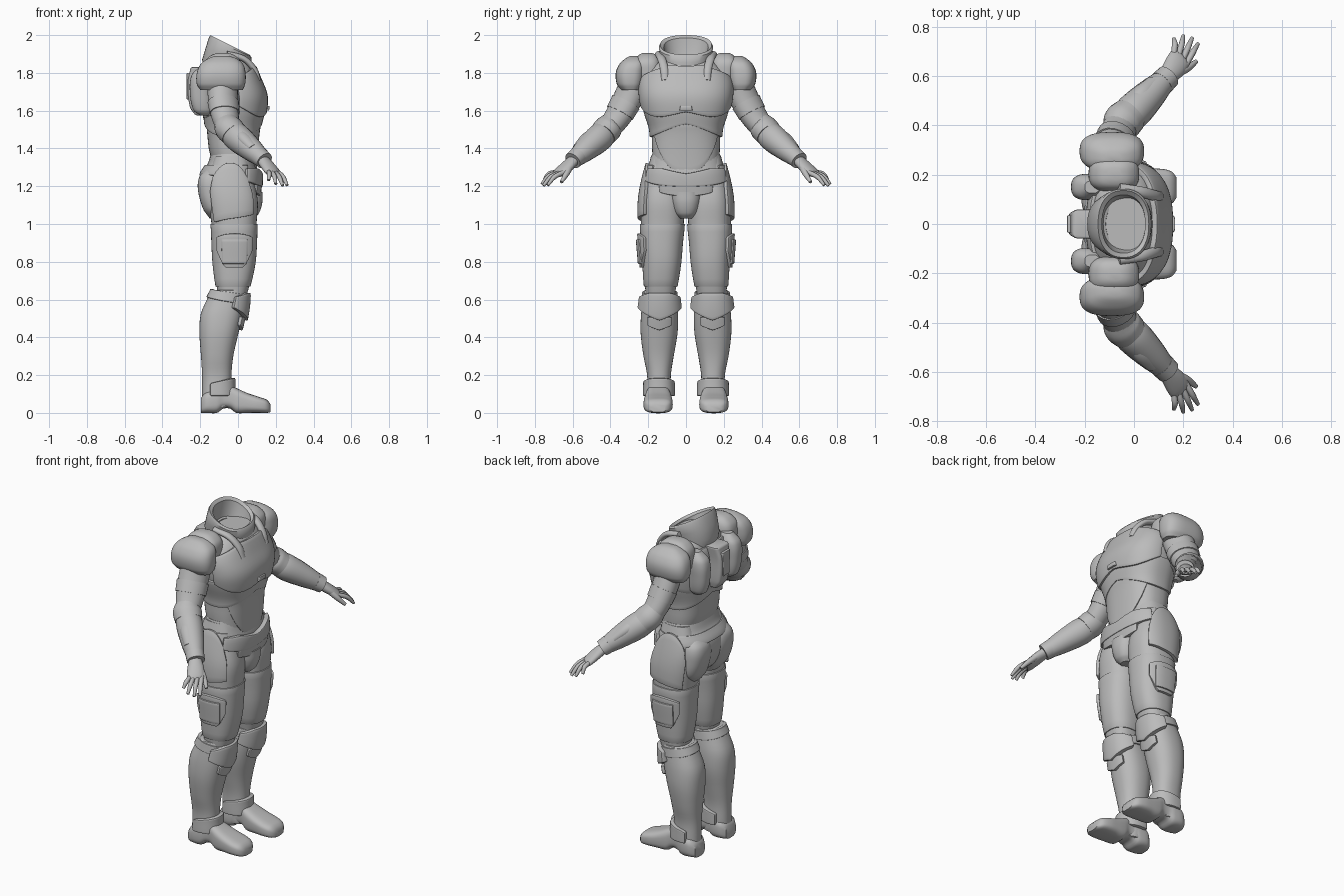
import bpy, bmesh, math
from mathutils import Vector as V

if "Cube" in bpy.data.objects:
    bpy.data.objects.remove(bpy.data.objects["Cube"])

grey = bpy.data.materials.new("armor_grey")
grey.diffuse_color = (0.5, 0.5, 0.5, 1)
grey.use_nodes = True
grey.node_tree.nodes["Principled BSDF"].inputs["Base Color"].default_value = grey.diffuse_color
N = 40


def finish(name, bm, mirror=False, thick=0, bevel=0):
    me = bpy.data.meshes.new(name)
    bm.to_mesh(me)
    bm.free()
    ob = bpy.data.objects.new(name, me)
    bpy.context.collection.objects.link(ob)
    if thick:
        m = ob.modifiers.new("thick", 'SOLIDIFY')
        m.thickness, m.offset = thick, -1
    if bevel:
        m = ob.modifiers.new("bevel", 'BEVEL')
        m.width, m.segments, m.limit_method, m.angle_limit = bevel, 2, 'ANGLE', math.radians(50)
    if mirror:
        m = ob.modifiers.new("mirror", 'MIRROR')
        m.use_axis = (False, True, False)
        m.use_mirror_merge = False
    dg = bpy.context.evaluated_depsgraph_get()
    ob.data = bpy.data.meshes.new_from_object(ob.evaluated_get(dg))
    ob.modifiers.clear()
    ob.data.name = name
    ob.data.materials.clear()
    ob.data.materials.append(grey)
    ob.data.polygons.foreach_set("use_smooth", [True] * len(ob.data.polygons))
    ob.data.set_sharp_from_angle(angle=math.radians(38))
    return ob


def interp(rows, t):
    """Smooth interpolation of rows keyed by their first value."""
    k = 0
    while k < len(rows) - 2 and t > rows[k + 1][0]:
        k += 1
    a, b = rows[k], rows[k + 1]
    p, q = rows[max(k - 1, 0)], rows[min(k + 2, len(rows) - 1)]
    h = b[0] - a[0]
    u = min(max((t - a[0]) / h, 0), 1)
    out = []
    for i in range(1, len(a)):
        ma = (b[i] - p[i]) / (b[0] - p[0]) * h
        mb = (q[i] - a[i]) / (q[0] - a[0]) * h
        out.append((2*u**3 - 3*u*u + 1) * a[i] + (u**3 - 2*u*u + u) * ma
                   + (3*u*u - 2*u**3) * b[i] + (u**3 - u*u) * mb)
    return out


def oval(a, p):
    c, s = math.cos(a), math.sin(a)
    return math.copysign(abs(c) ** (2 / p), c), math.copysign(abs(s) ** (2 / p), s)


def surf(rows, t, a, p, axis='z'):
    """Point on a body with cross-sections (t, lo1, hi1, lo2, hi2)."""
    x0, x1, y0, y1 = interp(rows, t)
    c, s = oval(a, p)
    u, w = (x0 + x1) / 2 + c * (x1 - x0) / 2, (y0 + y1) / 2 + s * (y1 - y0) / 2
    return V((u, w, t)) if axis == 'z' else V((t, u, w))


def skin(name, rings, mirror=False, bevel=0):
    bm = bmesh.new()
    vs = [[bm.verts.new(p) for p in r] for r in rings]
    n = len(vs[0])
    for r, q in zip(vs, vs[1:]):
        for i in range(n):
            bm.faces.new((r[i], r[(i + 1) % n], q[(i + 1) % n], q[i]))
    bm.faces.new(vs[0][::-1])
    bm.faces.new(vs[-1])
    bmesh.ops.recalc_face_normals(bm, faces=bm.faces)
    return finish(name, bm, mirror, 0, bevel)


def body(name, rows, p=2.3, mirror=False, axis='z', steps=24, bevel=0):
    a, b = rows[0][0], rows[-1][0]
    rings = [[surf(rows, a + (b - a) * k / steps, math.tau * i / N, p, axis) for i in range(N)]
             for k in range(steps + 1)]
    return skin(name, rings, mirror, bevel)


def sym(rows):
    return [(z, x0, x1, -h, h) for z, x0, x1, h in rows]


def shell(name, rows, a0, a1, lo, hi, d, p=2.3, mirror=False, m=8):
    """Armor plate lying over a body; lo/hi give heights by position f in -1..1."""
    bm = bmesh.new()
    n = max(12, int((a1 - a0) / 6))
    grid = []
    for i in range(n + 1):
        f = 2 * i / n - 1
        a = math.radians(a0 + (a1 - a0) * i / n)
        col = []
        for k in range(m + 1):
            z = lo(f) + (hi(f) - lo(f)) * k / m
            e = 0.01
            da = surf(rows, z, a + e, p) - surf(rows, z, a - e, p)
            dz = surf(rows, z + e, a, p) - surf(rows, z - e, a, p)
            nrm = da.cross(dz).normalized()
            col.append(bm.verts.new(surf(rows, z, a, p) + nrm * d))
        grid.append(col)
    for i in range(n):
        for k in range(m):
            bm.faces.new((grid[i][k], grid[i+1][k], grid[i+1][k+1], grid[i][k+1]))
    bmesh.ops.remove_doubles(bm, verts=bm.verts, dist=1e-4)
    return finish(name, bm, mirror, d + 0.012, min(0.006, d * 0.4))


def limb(name, pts, steps=16, n=20, side=V((1, -1, 0)), mirror=True):
    """Tube through (x, y, z, half width, half depth) points."""
    rows = [(float(i), *p) for i, p in enumerate(pts)]
    at = lambda t: interp(rows, t)
    end, rings = len(pts) - 1, []
    for k in range(steps + 1):
        t = end * k / steps
        c = at(t)
        d = (V(at(min(t + .05, end))[:3]) - V(at(max(t - .05, 0))[:3])).normalized()
        w = d.cross(side).normalized()
        u = w.cross(d)
        rings.append([V(c[:3]) + u * c[3] * math.cos(math.tau*i/n) + w * c[4] * math.sin(math.tau*i/n)
                      for i in range(n)])
    return skin(name, rings, mirror)


# Torso and its plates
TORSO = sym([(1.14, -.16, .08, .15), (1.22, -.165, .09, .18), (1.32, -.14, .095, .175),
             (1.40, -.155, .10, .18), (1.5, -.165, .11, .185), (1.6, -.175, .132, .215),
             (1.68, -.18, .135, .23), (1.76, -.18, .105, .225), (1.83, -.165, .075, .18), (1.88, -.14, .045, .12)])
body("torso", TORSO, 2.5, steps=36)
shell("abdomen_panel", TORSO, -62, 62, lambda f: 1.27 + .2 * f * f, lambda f: 1.54, .007, 2.5)
shell("rib_band", TORSO, -180, 180, lambda f: 1.53 - .07 * abs(math.sin(f * math.pi)), lambda f: 1.63, .011, 2.5)
shell("chest_plate", TORSO, -84, 84, lambda f: 1.595 - .03 * math.sin(abs(f) * math.pi) + .03 * f * f,
      lambda f: 1.83 - .09 * max(0, abs(f) - .3), .022, 2.5, m=14)
shell("back_plate", TORSO, 105, 255, lambda f: 1.6 - .04 * (1 - f * f), lambda f: 1.82 - .03 * f * f, .014, 2.5)
body("chest_clip", sym([(1.60, .13, .165, .035), (1.625, .13, .167, .03)]), 6, steps=2, bevel=.004)

# Backpack with rounded side fins
body("backpack", sym([(1.575, -.225, -.14, .035), (1.62, -.255, -.14, .045), (1.75, -.266, -.14, .05),
                      (1.83, -.25, -.14, .06)]), 6, bevel=.008)
body("backpack_vent", sym([(1.66, -.272, -.24, .028), (1.8, -.272, -.24, .036)]), 8, steps=4, bevel=.004)
body("back_fin", [(1.575, -.20, -.15, .13, .16), (1.60, -.235, -.14, .11, .185), (1.70, -.255, -.14, .10, .20),
                  (1.79, -.245, -.13, .10, .20), (1.835, -.20, -.14, .125, .175)], 2.5, True)


# Open slanted collar with a hollow neck
def tilt(back, front, half, n=N):
    (xb, zb), (xf, zf) = back, front
    out = []
    for i in range(n):
        c, s = oval(math.tau * i / n, 2.3)
        out.append(V(((xb + xf) / 2 + c * (xf - xb) / 2, s * half, (zb + zf) / 2 + c * (zf - zb) / 2)))
    return out


skin("collar", [tilt((-.18, 1.82), (.06, 1.77), .12), tilt((-.19, 1.87), (.07, 1.815), .125),
                tilt((-.172, 1.93), (.073, 1.855), .138), tilt((-.155, 1.985), (.07, 1.885), .143),
                tilt((-.146, 2.0), (.06, 1.897), .136), tilt((-.13, 1.985), (.045, 1.887), .118),
                tilt((-.13, 1.93), (.045, 1.85), .108), tilt((-.125, 1.89), (.04, 1.83), .098),
                tilt((-.115, 1.885), (.03, 1.825), .082), tilt((-.10, 1.80), (.02, 1.78), .068)])
limb("collar_strap", [(-.06, .145, 1.90, .02, .016), (.03, .13, 1.875, .022, .016),
                      (.085, .115, 1.82, .022, .016), (.11, .11, 1.76, .02, .012)], side=V((0, 1, 0)))

# Shoulder pads
body("shoulder_inner_pad", [(1.75, -.18, .015, .13, .25), (1.80, -.185, .02, .13, .27), (1.86, -.175, .015, .135, .275),
                            (1.895, -.14, -.02, .155, .25), (1.905, -.11, -.05, .18, .23)], 2.8, True)
body("shoulder_pad", [(1.71, -.20, .025, .24, .345), (1.74, -.218, .038, .225, .366), (1.80, -.218, .04, .215, .372),
                      (1.85, -.195, .025, .215, .35), (1.88, -.15, -.015, .235, .315), (1.89, -.12, -.05, .25, .295)],
     2.7, True)

# Arms
limb("upper_arm", [(-.08, .25, 1.79, .085, .08), (-.08, .305, 1.67, .085, .072), (-.068, .36, 1.57, .078, .066),
                   (-.045, .42, 1.49, .062, .058)])
limb("arm_band", [(-.078, .318, 1.645, .09, .074), (-.07, .35, 1.588, .086, .071)], 4)
limb("elbow_guard", [(-.07, .375, 1.555, .055, .055), (-.05, .41, 1.51, .079, .072), (-.02, .44, 1.475, .076, .07)], 8)
limb("forearm", [(-.045, .42, 1.495, .064, .064), (0, .46, 1.455, .074, .074), (.07, .53, 1.395, .063, .062),
                 (.13, .59, 1.343, .045, .045)])
limb("forearm_plate", [(-.01, .475, 1.485, .03, .03), (.035, .52, 1.45, .045, .035), (.085, .57, 1.40, .036, .026)], 8)
limb("wrist_cuff", [(.112, .572, 1.36, .052, .05), (.14, .60, 1.335, .05, .046)], 4)

# Hands
limb("palm", [(.125, .588, 1.345, .033, .028), (.16, .63, 1.305, .046, .027), (.185, .668, 1.272, .048, .022),
              (.197, .68, 1.26, .04, .013)], 10)
TIPS = [(.162, .752, 1.232), (.2, .764, 1.212), (.236, .755, 1.203), (.26, .732, 1.205)]
for i, tip in enumerate(TIPS):
    k = V((.185, .665, 1.275)) + V((.7, -.7, 0)) * (.022 * i - .033)
    mid = (k + V(tip)) / 2 + V((.004, .008, .010))
    limb("finger_%d" % (i + 1), [(*k, .012, .013), (*mid, .0125, .0125), (*tip, .008, .008)], 8, 10)
limb("thumb", [(.165, .61, 1.315, .02, .02), (.215, .632, 1.267, .016, .016), (.253, .66, 1.222, .009, .009)], 8, 10)

# Pelvis, belt and groin guard
PELVIS = sym([(1.04, -.12, .05, .08), (1.09, -.17, .085, .17), (1.18, -.2, .10, .215), (1.26, -.195, .105, .212),
              (1.32, -.16, .095, .195), (1.37, -.145, .09, .18)])
body("pelvis", PELVIS, 2.4)
shell("belt_buckle", PELVIS, -62, 62, lambda f: 1.2 + .025 * f * f, lambda f: 1.265 + .025 * min(1, abs(f) * 2), .028, 2.4)
shell("hip_belt", PELVIS, 55, 305, lambda f: 1.255, lambda f: 1.31, .01, 2.4)
shell("belt_lower_plate", PELVIS, -34, 34, lambda f: 1.15 + .02 * f * f, lambda f: 1.21, .024, 2.4)
body("groin_guard", sym([(1.03, -.02, .085, .035), (1.055, -.06, .11, .062), (1.11, -.07, .128, .08),
                         (1.17, -.05, .13, .085)]), 2.4)
body("seat_guard", [(1.03, -.15, -.06, .03, .15), (1.08, -.185, -.04, .015, .19), (1.18, -.212, -.04, .012, .2),
                    (1.25, -.205, -.06, .02, .19), (1.29, -.17, -.08, .04, .16)], 2.5, True)

# Thighs with hip and side plates
THIGH = [(.58, -.10, .035, .062, .21), (.62, -.105, .045, .06, .212), (.7, -.118, .068, .045, .22),
         (.8, -.13, .088, .03, .226), (.9, -.135, .095, .022, .234), (1.0, -.14, .098, .012, .238),
         (1.12, -.16, .105, .012, .238), (1.22, -.165, .085, .03, .222), (1.36, -.12, .05, .06, .185)]
body("thigh", THIGH, 2.4, True)
shell("thigh_sleeve", THIGH, -180, 180, lambda f: .67, lambda f: 1.0, .006, 2.4, True)
shell("hip_plate", THIGH, 45, 138, lambda f: 1.03 - .02 * f, lambda f: 1.17 + .15 * math.sqrt(max(0, 1 - f * f)), .018, 2.4, True)
shell("thigh_plate", THIGH, 46, 132, lambda f: .77 + .09 * max(0, abs(f) - .5) * 2, lambda f: .95 - .02 * f * f, .022, 2.4, True)
shell("thigh_plate_cap", THIGH, 62, 116, lambda f: .79, lambda f: .92, .03, 2.4, True)

# Boots: shaft, knee guard, ankle strap, foot
SHAFT = [(.03, -.19, -.03, .082, .206), (.1, -.19, -.035, .08, .206), (.2, -.19, -.035, .08, .206),
         (.3, -.196, -.025, .065, .225), (.42, -.204, .002, .045, .24), (.52, -.198, .025, .042, .238),
         (.60, -.165, .035, .05, .228), (.65, -.14, .035, .055, .222)]
body("boot_shaft", SHAFT, 2.3, True, bevel=.006)
shell("boot_rim", SHAFT, 0, 360, lambda f: .59 + .02 * math.cos(f * math.pi), lambda f: .64 + .015 * math.cos(f * math.pi), .008, mirror=True)
shell("knee_guard", SHAFT, -68, 68, lambda f: .495 + .06 * abs(f), lambda f: .635 - .035 * max(0, abs(f) - .4), .032, mirror=True)
shell("knee_lower_plate", SHAFT, -32, 32, lambda f: .44 + .025 * abs(f), lambda f: .51, .018, mirror=True)
shell("ankle_strap", SHAFT, -110, 110, lambda f: .09, lambda f: .185 - .03 * f * f, .022, mirror=True)
FOOT = [(x, .145 - h, .145 + h + .005, z0, z1) for x, h, z0, z1 in (
    (-.196, .045, 0, .08), (-.17, .065, 0, .11), (-.11, .067, 0, .13), (-.08, .06, .022, .14), (-.04, .06, .022, .145),
    (-.01, .067, 0, .132), (.05, .073, 0, .105), (.11, .074, 0, .085), (.155, .062, 0, .068), (.173, .038, .004, .045))]
body("foot", FOOT, 3.2, True, 'x', 36)
